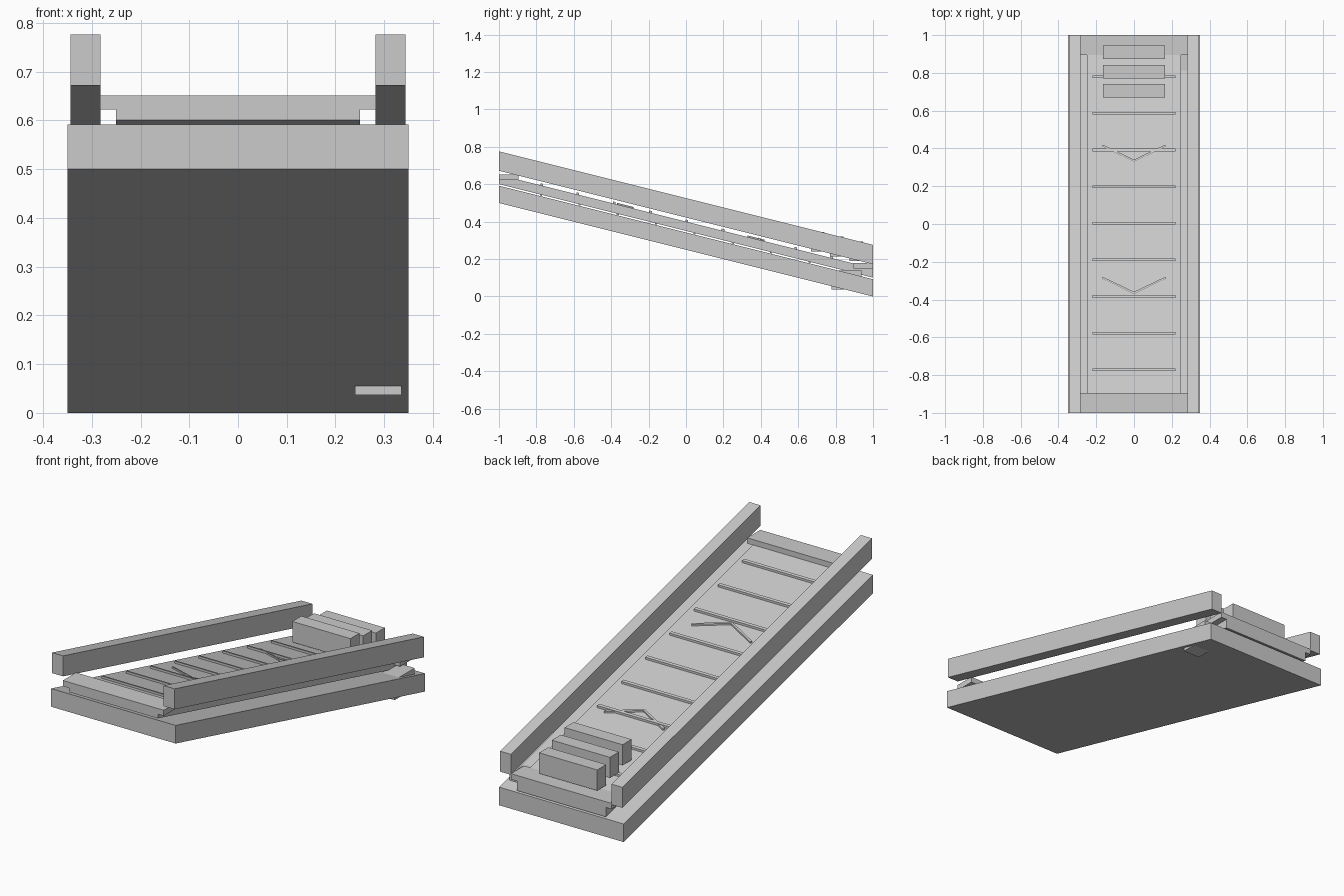
import bpy

if "Cube" in bpy.data.objects:
    bpy.data.objects.remove(bpy.data.objects["Cube"])

SLOPE = -0.25


def box(name, x0, x1, y0, y1, z0, z1):
    """Axis-aligned box."""
    prism(name, [(x0, y0), (x1, y0), (x1, y1), (x0, y1)], lambda y: z0, lambda y: z1)


def prism(name, outline, low, high):
    """Solid over an outline in plan, with bottom and top heights as functions of y."""
    n = len(outline)
    verts = [(x, y, low(y)) for x, y in outline] + [(x, y, high(y)) for x, y in outline]
    faces = [list(range(n))[::-1], list(range(n, 2 * n))]
    faces += [[i, (i + 1) % n, (i + 1) % n + n, i + n] for i in range(n)]
    mesh = bpy.data.meshes.new(name)
    mesh.from_pydata(verts, [], faces)
    obj = bpy.data.objects.new(name, mesh)
    bpy.context.collection.objects.link(obj)


def ramp(name, outline, z0, z1):
    """Sloped slab; z0 and z1 are its heights at y = 0."""
    prism(name, outline, lambda y: z0 + SLOPE * y, lambda y: z1 + SLOPE * y)


def rect(x0, x1, y0, y1):
    return [(x0, y0), (x1, y0), (x1, y1), (x0, y1)]


# Sloped base, belt and side rails
ramp("base", rect(-0.35, 0.35, -1, 1), 0.25, 0.342)
ramp("belt", rect(-0.25, 0.25, -1, 1), 0.351, 0.40)
ramp("rail_left", rect(-0.344, -0.282, -1, 1), 0.422, 0.526)
ramp("rail_right", rect(0.282, 0.344, -1, 1), 0.422, 0.526)

# Level end plates
box("front_end_plate", -0.283, 0.283, -1, -0.895, 0.622, 0.651)
box("back_end_plate", -0.283, 0.283, 0.895, 1, 0.149, 0.178)

# Cross slats on top of the belt and under it
for i in range(9):
    y = -0.772 + 0.194 * i
    ramp(f"slat_{i}", rect(-0.22, 0.22, y - 0.007, y + 0.007), 0.395, 0.411)
for i in range(8):
    y = -0.775 + 0.205 * i
    ramp(f"under_slat_{i}", rect(-0.22, 0.22, y - 0.006, y + 0.006), 0.345, 0.353)

# Direction chevrons
for i, y in enumerate((-0.37, 0.33)):
    chevron = [(0, y), (0.17, y + 0.082), (0.165, y + 0.09), (0, y + 0.011),
               (-0.165, y + 0.09), (-0.17, y + 0.082)]
    ramp(f"chevron_{i}", chevron, 0.396, 0.408)

# Parcels at the low end
for i in range(3):
    y, z = 0.705 + 0.102 * i, 0.24 - 0.025 * i
    box(f"parcel_{i}", -0.163, 0.163, y - 0.036, y + 0.036, z, z + 0.105)

# Motor housing passing through the base
box("motor_housing", 0.24, 0.335, 0.778, 0.938, 0.037, 0.139)
